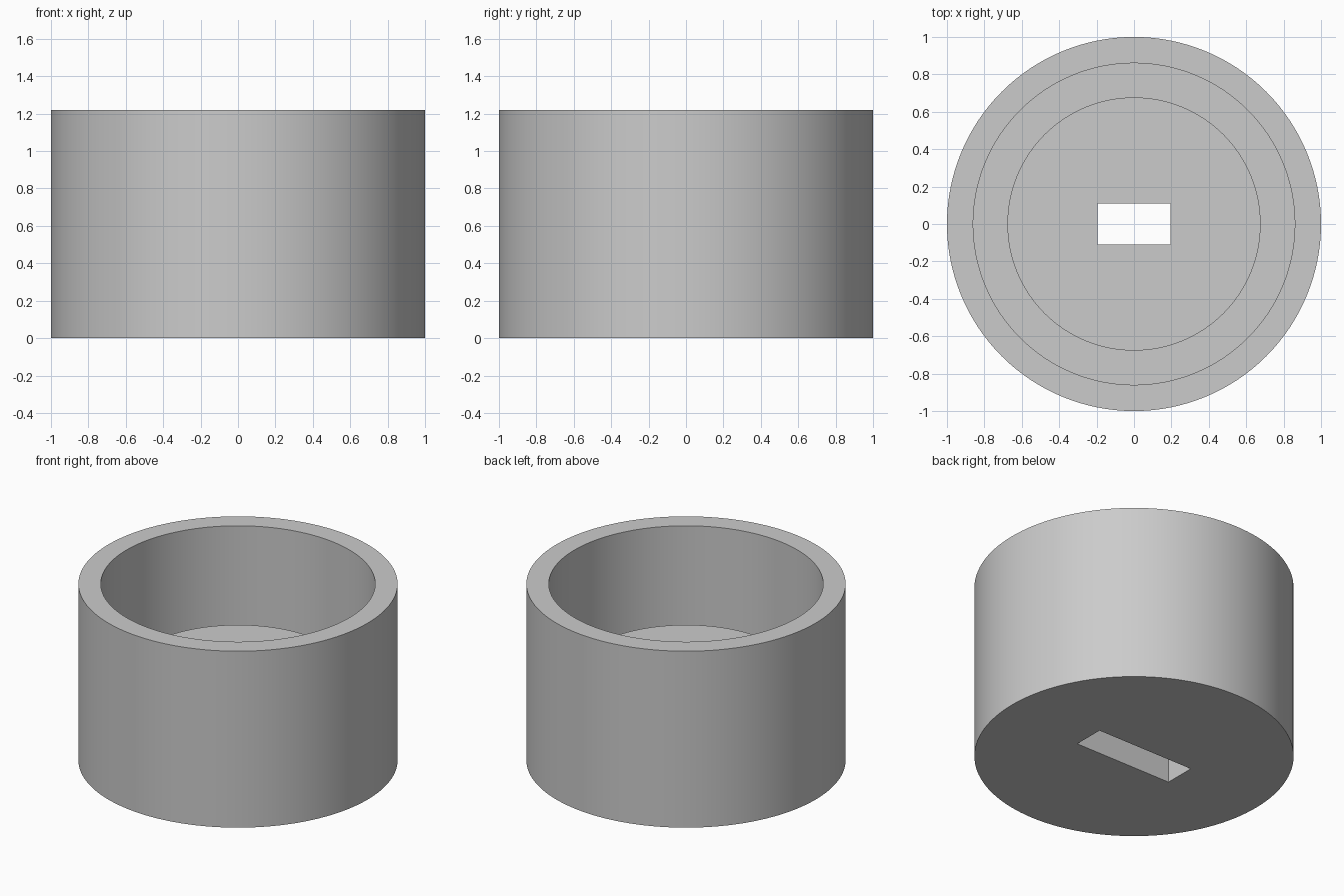
import bpy
import math

default = bpy.data.objects.get("Cube")
if default:
    bpy.data.objects.remove(default, do_unlink=True)

SEGMENTS = 128
HEIGHT = 1.22
HUB_TOP = 0.62
GROOVE_FLOOR = 0.2
SLOT_WIDTH = 0.217

# Single grey material
grey = bpy.data.materials.new("plain grey")
grey.use_nodes = True
colour = (0.6, 0.6, 0.6, 1)
grey.diffuse_color = colour
grey.node_tree.nodes["Principled BSDF"].inputs["Base Color"].default_value = colour


def cylinder(name, radius, bottom, top):
    bpy.ops.mesh.primitive_cylinder_add(
        vertices=SEGMENTS, radius=radius, depth=top - bottom,
        location=(0, 0, (bottom + top) / 2))
    obj = bpy.context.object
    obj.name = name
    return obj


def slot(name, length, bottom, top):
    bpy.ops.mesh.primitive_cube_add(size=1, location=(0, 0, (bottom + top) / 2))
    obj = bpy.context.object
    obj.name = name
    obj.scale = (length, SLOT_WIDTH, top - bottom)
    return obj


def combine(target, tool, operation):
    tool.hide_render = True
    mod = target.modifiers.new("combine", 'BOOLEAN')
    mod.operation = operation
    mod.solver = 'EXACT'
    mod.object = tool
    bpy.context.view_layer.objects.active = target
    bpy.ops.object.modifier_apply(modifier=mod.name)
    bpy.data.objects.remove(tool, do_unlink=True)


# Outer cup, hollowed from above
body = cylinder("cup_body", 1, 0, HEIGHT)
body.data.materials.append(grey)
combine(body, cylinder("bore", 0.86, GROOVE_FLOOR, HEIGHT + 0.2), 'DIFFERENCE')

# Raised central hub, leaving a ring groove around it
combine(body, cylinder("hub", 0.677, GROOVE_FLOOR - 0.1, HUB_TOP), 'UNION')

# Short slot right through the hub, long slot in the underside
combine(body, slot("short_slot", 0.39, -0.1, HUB_TOP + 0.1), 'DIFFERENCE')
combine(body, slot("long_slot", 0.746, -0.1, 0.3), 'DIFFERENCE')

# Smooth walls, crisp rims
bpy.ops.object.select_all(action='DESELECT')
body.select_set(True)
bpy.context.view_layer.objects.active = body
bpy.ops.object.shade_smooth_by_angle(angle=math.radians(30))
